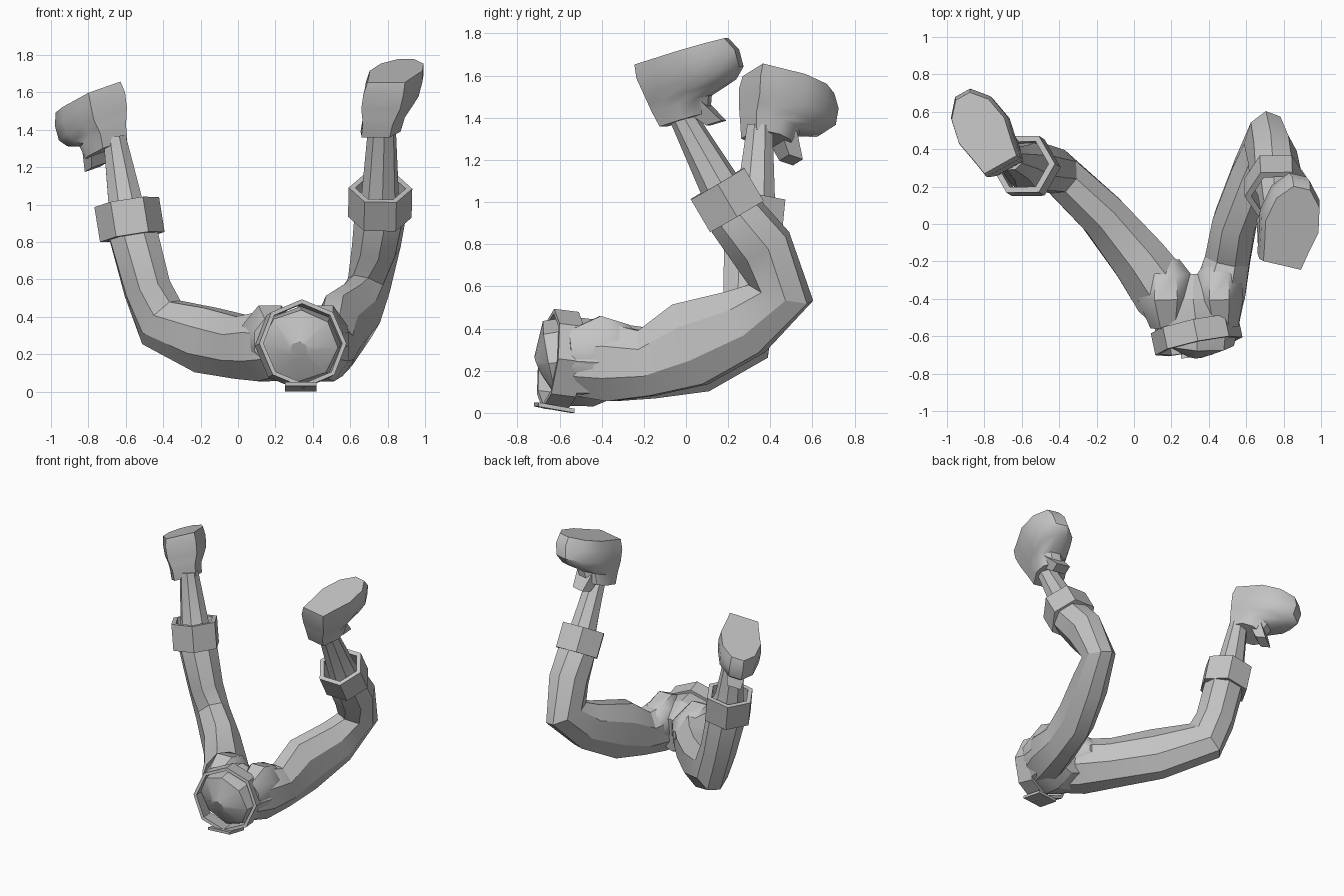
import bpy, bmesh, math
from mathutils import Vector as V

if "Cube" in bpy.data.objects:
    bpy.data.objects.remove(bpy.data.objects["Cube"])

grey = bpy.data.materials.new("plain_grey")
grey.use_nodes = True
grey.diffuse_color = (0.55, 0.55, 0.55, 1)
grey.node_tree.nodes["Principled BSDF"].inputs["Base Color"].default_value = (0.55, 0.55, 0.55, 1)


def build(name, rings, closed=False, angle=25):
    """Skin a list of point rings; cap the ends unless the loop is closed."""
    bm = bmesh.new()
    loops = [[bm.verts.new(p) for p in ring] for ring in rings]
    n = len(loops[0])
    pairs = list(zip(loops, loops[1:]))
    if closed:
        pairs.append((loops[-1], loops[0]))
    for a, b in pairs:
        for i in range(n):
            j = (i + 1) % n
            bm.faces.new((a[i], a[j], b[j], b[i]))
    if not closed:
        bm.faces.new(loops[0])
        bm.faces.new(loops[-1])
    bmesh.ops.recalc_face_normals(bm, faces=bm.faces)
    mesh = bpy.data.meshes.new(name)
    bm.to_mesh(mesh)
    bm.free()
    mesh.materials.append(grey)
    ob = bpy.data.objects.new(name, mesh)
    bpy.context.collection.objects.link(ob)
    bpy.ops.object.select_all(action="DESELECT")
    ob.select_set(True)
    bpy.context.view_layer.objects.active = ob
    bpy.ops.object.shade_smooth_by_angle(angle=math.radians(angle))


def ellipse(c, u, v, ru, rv, n, turn=0.0):
    angles = [math.tau * (i + turn) / n for i in range(n)]
    return [V(c) + u * ru * math.cos(a) + v * rv * math.sin(a) for a in angles]


def limb(name, hinge, stations, n=8, turn=0.5, angle=25):
    """Tube through (centre, side radius, depth radius) stations."""
    pts = [V(s[0]) for s in stations]
    rings = []
    for i, (c, ru, rv) in enumerate(stations):
        t = V((0, 0, 0))
        if i > 0:
            t += (pts[i] - pts[i - 1]).normalized()
        if i < len(pts) - 1:
            t += (pts[i + 1] - pts[i]).normalized()
        t.normalize()
        v = t.cross(V(hinge)).normalized()
        rings.append(ellipse(c, v.cross(t), v, ru, rv, n, turn))
    build(name, rings, angle=angle)


def band(name, centre, axis, side, r_out, r_in, length, n):
    """Hollow faceted ring."""
    t = V(axis).normalized()
    v = t.cross(V(side)).normalized()
    u = v.cross(t)
    rings = []
    for r, h in ((r_out, -1), (r_out, 1), (r_in, 1), (r_in, -1)):
        rings.append(ellipse(V(centre) + t * h * length / 2, u, v, r, r, n))
    build(name, rings, closed=True, angle=20)


def boot(name, heel, toe, side, drop):
    """Rings follow the sole outline, shrinking toward the ankle."""
    f = V(toe) - V(heel)
    s = V(side).normalized()
    # start, end along the foot, half width, share of the drop
    levels = ((0.02, 0.98, 0.145, 0), (-0.01, 1.04, 0.155, 0.2), (0, 1.02, 0.15, 0.45),
              (0, 0.9, 0.13, 0.6), (0, 0.6, 0.115, 0.72), (0.02, 0.52, 0.11, 0.95))
    rings = []
    for a, b, w, d in levels:
        ring = []
        for i in range(10):
            ang = math.tau * (i + 0.5) / 10
            c, q = math.cos(ang), math.sin(ang)
            # Square off the heel corners
            square = 2.3 if c < -0.9 else 1.0
            p = V(heel) + f * ((a + b) / 2 + (b - a) / 2 * c / 0.95)
            ring.append(p + s * w * q * square + V(drop) * d)
        rings.append(ring)
    build(name, rings, angle=35)
    # Flared tongue at the front of the ankle opening
    root = V(heel) + f * 0.48 + V(drop) * 0.65
    tip = V(heel) + f * 0.64 + V(drop) * 1.12
    build(name + "_tongue", [
        [root + s * 0.08, root - s * 0.08, root - s * 0.08 - f * 0.25, root + s * 0.08 - f * 0.25],
        [tip + s * 0.05, tip - s * 0.05, tip - s * 0.05 - f * 0.17, tip + s * 0.05 - f * 0.17]])


# Legs, hip to ankle
limb("right_leg", (0.7, 0.7, 0), [
    ((0.26, -0.52, 0.24), 0.14, 0.17), ((0.16, -0.37, 0.24), 0.18, 0.20),
    ((0.03, -0.19, 0.235), 0.16, 0.18), ((-0.17, 0.05, 0.275), 0.135, 0.19),
    ((-0.41, 0.28, 0.37), 0.12, 0.165), ((-0.485, 0.30, 0.55), 0.125, 0.14),
    ((-0.57, 0.31, 0.88), 0.14, 0.14), ((-0.60, 0.33, 1.00), 0.10, 0.10),
    ((-0.66, 0.35, 1.36), 0.065, 0.065)])
limb("left_leg", (0.95, -0.3, 0), [
    ((0.40, -0.52, 0.24), 0.14, 0.17), ((0.46, -0.36, 0.24), 0.15, 0.20),
    ((0.50, -0.19, 0.235), 0.13, 0.17), ((0.54, 0.02, 0.325), 0.125, 0.22),
    ((0.64, 0.28, 0.43), 0.125, 0.18), ((0.70, 0.45, 0.57), 0.11, 0.165),
    ((0.74, 0.36, 0.78), 0.13, 0.155), ((0.76, 0.24, 0.93), 0.14, 0.14),
    ((0.76, 0.17, 1.06), 0.10, 0.10), ((0.77, -0.03, 1.43), 0.075, 0.06)])

# Buttocks
for name, x, wide in (("right_buttock", 0.17, 0.16), ("left_buttock", 0.455, 0.14)):
    limb(name, (1, 0.1, 0), [
        ((x + 0.01, -0.55, 0.27), 0.10, 0.13), ((x, -0.40, 0.28), wide, 0.195),
        ((x, -0.27, 0.28), wide * 0.92, 0.15), ((x, -0.19, 0.28), wide * 0.5, 0.05)],
        angle=40)

# Waist with a domed end
limb("waist", (1, 0.2, 0), [
    ((0.32, -0.28, 0.22), 0.15, 0.13), ((0.32, -0.42, 0.235), 0.27, 0.205),
    ((0.335, -0.55, 0.245), 0.225, 0.212), ((0.33, -0.64, 0.245), 0.205, 0.195),
    ((0.325, -0.70, 0.22), 0.05, 0.05)], turn=0)

# Belt and buckle
band("belt", (0.335, -0.595, 0.25), (-0.2, 0.97, -0.12), (1, 0.2, 0), 0.238, 0.215, 0.12, 8)
build("buckle", [
    [V((0.335 + x, y, z + h)) for x, y, z in
     ((-0.085, -0.72, 0.03), (0.085, -0.70, 0.03), (0.085, -0.53, 0), (-0.085, -0.55, 0))]
    for h in (0, 0.02)])

# Shin cuffs
band("right_cuff", (-0.58, 0.31, 0.92), (-0.16, 0.1, 1), (1, 0, 0), 0.175, 0.14, 0.19, 6)
band("left_cuff", (0.76, 0.195, 1.01), (0.02, -0.5, 0.85), (1, 0, 0), 0.17, 0.135, 0.18, 6)

# Boots, soles up
boot("right_boot", (-0.71, 0.31, 1.63), (-0.92, 0.69, 1.50), (0.8, 0.45, 0.28), (0.06, -0.02, -0.32))
boot("left_boot", (0.79, -0.23, 1.65), (0.90, 0.20, 1.78), (0.95, -0.22, 0), (-0.06, 0.12, -0.31))
